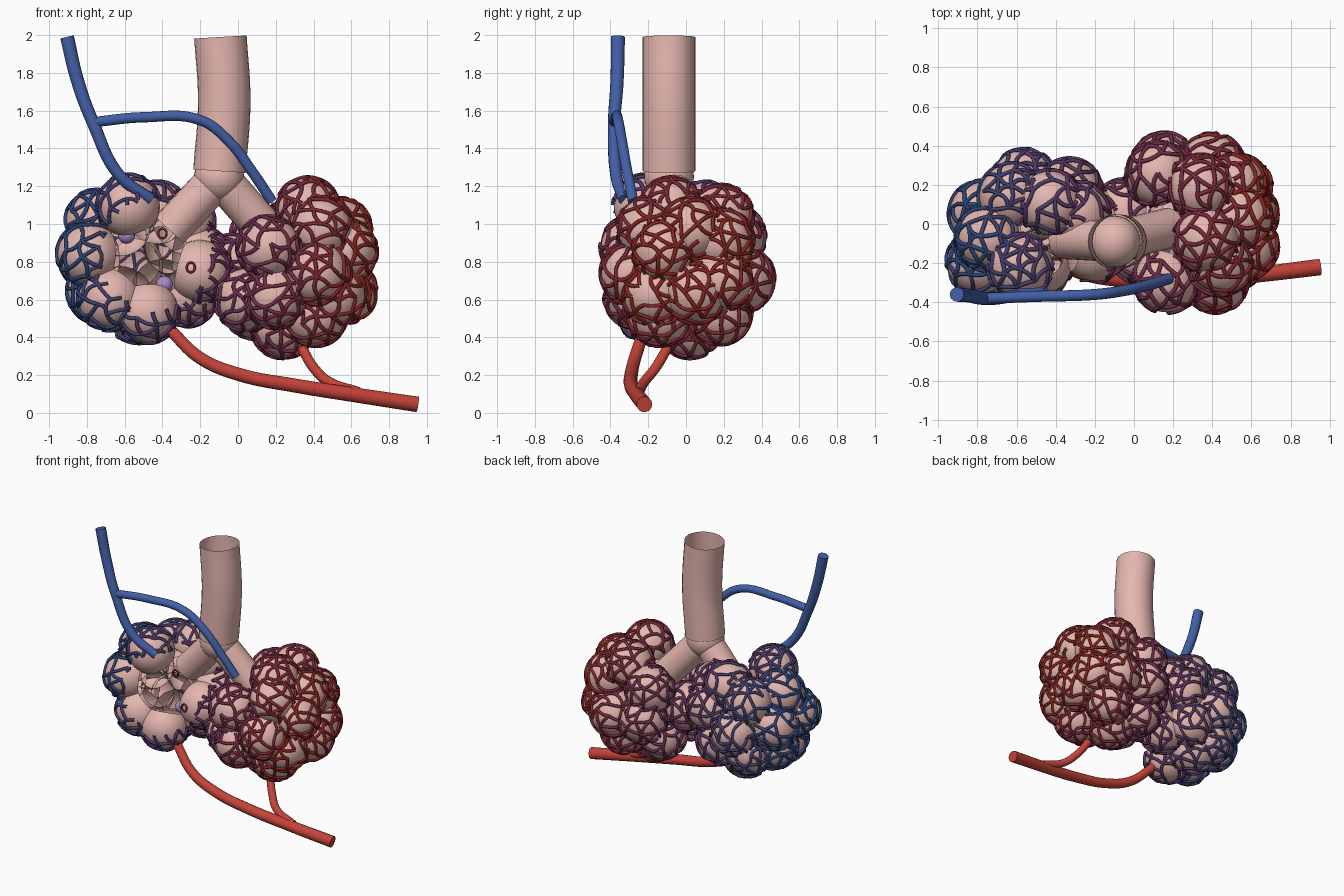
import bpy, bmesh, math, random
from mathutils import Vector as V, Matrix, Euler

if "Cube" in bpy.data.objects:
    bpy.data.objects.remove(bpy.data.objects["Cube"])

random.seed(4)


def material(name, rgb):
    m = bpy.data.materials.new(name)
    m.diffuse_color = (*rgb, 1)
    m.use_nodes = True
    m.node_tree.nodes["Principled BSDF"].inputs["Base Color"].default_value = m.diffuse_color
    return m


PINK = material("tissue", (0.78, 0.47, 0.43))
RED = material("artery_red", (0.55, 0.055, 0.04))
BLUE = material("vein_blue", (0.055, 0.115, 0.38))
LILAC = material("cell_lilac", (0.40, 0.26, 0.58))


def mix(a, b, t):
    return tuple(p + (q - p) * t for p, q in zip(a, b))


def add(name, mesh, mat):
    ob = bpy.data.objects.new(name, mesh)
    bpy.context.collection.objects.link(ob)
    mesh.materials.clear()
    mesh.materials.append(mat)
    for p in mesh.polygons:
        p.use_smooth = True
    return ob


def from_bmesh(name, bm, mat):
    me = bpy.data.meshes.new(name)
    bm.to_mesh(me)
    bm.free()
    return add(name, me, mat)


def tubes(name, paths, radius, mat, res=5, smooth=True, caps=True, taper=1.0):
    """Sweep round tubes along paths and store them as one mesh."""
    cu = bpy.data.curves.new(name, 'CURVE')
    cu.dimensions = '3D'
    cu.bevel_depth, cu.bevel_resolution = radius, res
    cu.use_fill_caps, cu.resolution_u = caps, 8
    for pts in paths:
        n = len(pts)
        s = cu.splines.new('BEZIER' if smooth else 'POLY')
        store = s.bezier_points if smooth else s.points
        store.add(n - 1)
        for i, (bp, p) in enumerate(zip(store, pts)):
            bp.co = tuple(p) if smooth else (*p, 1)
            bp.radius = 1 + (taper - 1) * i / (n - 1)
            if smooth:
                bp.handle_left_type = bp.handle_right_type = 'AUTO'
    tmp = bpy.data.objects.new(name + "_path", cu)
    bpy.context.collection.objects.link(tmp)
    dg = bpy.context.evaluated_depsgraph_get()
    me = bpy.data.meshes.new_from_object(tmp.evaluated_get(dg))
    bpy.data.objects.remove(tmp)
    ob = add(name, me, mat)
    if smooth:
        bpy.context.view_layer.objects.active = ob
        ob.select_set(True)
        bpy.ops.object.shade_smooth_by_angle(angle=math.radians(40))
        ob.select_set(False)


def tube(name, pts, radius, mat, **kw):
    tubes(name, [pts], radius, mat, **kw)


# airway: stem, junction and two branches
fork = V((-0.1, -0.09, 1.25))
tube("airway_stem", [(-0.093, -0.09, 1.99), (-0.073, -0.09, 1.65), (-0.098, -0.09, 1.28)],
     0.139, PINK, res=10, caps=False)
ends = [V((-0.36, -0.075, 0.97)), V((0.18, -0.02, 0.93))]
for side, e in zip(("left", "right"), ends):
    tube(side + "_airway_branch", [fork, fork.lerp(e, 0.5), e], 0.104, PINK, res=8, caps=False)
bm = bmesh.new()
bmesh.ops.create_uvsphere(bm, u_segments=32, v_segments=16, radius=0.132,
                          matrix=Matrix.Translation(fork))
from_bmesh("airway_junction", bm, PINK)

# sac layout: approximate centres, pulled onto a shell round each cluster centre
R, SHELLS = 0.165, (0.31, 0.325)
centres = [V((-0.50, -0.085, 0.825)), V((0.275, 0.005, 0.78))]
left_sacs = [(-.58, -.22, 1.10), (-.78, -.19, .84), (-.70, -.22, .58), (-.48, -.20, .53),
             (-.20, -.13, .75), (-.74, -.07, 1.01), (-.74, 0, .64), (-.63, .15, 1.0),
             (-.43, .10, 1.05), (-.77, .05, .82), (-.34, .15, .88), (-.56, .21, .78),
             (-.40, .15, .65), (-.27, -.01, .62), (-.53, .02, .54), (-.30, .05, 1.0),
             (-.62, .12, .60), (-.21, .02, .82)]
right_sacs = [(.17, -.27, .87), (.37, -.08, 1.08), (.42, -.29, .74), (.20, -.26, .62),
              (.58, -.12, .86), (.57, .05, .64), (.42, -.15, .50), (.04, -.14, .60),
              (.24, .02, .47), (.52, .20, .92), (.34, .18, 1.03), (.40, .30, .70),
              (.13, .25, .93), (.40, .20, .50), (.10, .15, .57), (.16, .28, .72),
              (.02, .05, .78), (.44, -.20, .98), (.55, -.20, .60), (.55, .03, .98),
              (.56, .20, .70)]
clusters = [[c + (V(p) - c).normalized() * s for p in pts]
            for c, s, pts in zip(centres, SHELLS, (left_sacs, right_sacs))]
every_sac = clusters[0] + clusters[1]

# air sacs: each sphere opens towards the middle of its cluster
for side, c, sacs in zip(("left", "right"), centres, clusters):
    cluster = bmesh.new()
    me = bpy.data.meshes.new("part")
    for p in sacs:
        d = (c - p).normalized()
        bm = bmesh.new()
        rot = d.to_track_quat('Z', 'Y').to_matrix().to_4x4()
        bmesh.ops.create_uvsphere(bm, u_segments=28, v_segments=18, radius=R,
                                  matrix=Matrix.Translation(p) @ rot)
        bmesh.ops.bisect_plane(bm, geom=bm.verts[:] + bm.edges[:] + bm.faces[:],
                               plane_co=p + d * 0.105, plane_no=d, clear_outer=True)
        bm.to_mesh(me)
        bm.free()
        cluster.from_mesh(me)
    bpy.data.meshes.remove(me)
    from_bmesh(side + "_air_sacs", cluster, PINK)


def near_branch(p):
    for e in ends:
        d = e - fork
        t = min(1, max(0, (p - fork).dot(d) / d.length_squared))
        if (p - fork - d * t).length < 0.115:
            return True
    return False


def hidden(p, own, left):
    if near_branch(p) or (p - centres[0 if left else 1]).length < 0.27:
        return True
    # bare window in the front of the left cluster
    if left and p.y < -0.05 and math.hypot(p.x + 0.43, p.z - 0.84) < 0.29:
        return True
    return any(q is not own and (p - q).length < R - 0.004 for q in every_sac)


# capillary net: wavy star pattern on each sac, grouped by colour from blue to red
BANDS = 9
nets = [[] for _ in range(BANDS)]
for n, own in enumerate(every_sac):
    left = n < len(clusters[0])
    bm = bmesh.new()
    bmesh.ops.create_icosphere(bm, subdivisions=2, radius=1)
    turn = Euler([random.uniform(0, 6.28) for _ in range(3)]).to_matrix()
    for v in bm.verts:
        v.co = (turn @ v.co + V([random.uniform(-.08, .08) for _ in range(3)])).normalized()
    for e in bm.edges:
        if random.random() < 0.2:
            continue
        a, b = (v.co for v in e.verts)
        bend = a.cross(b).normalized() * random.uniform(-.11, .11)
        run = []
        for t in (0, .17, .33, .5, .67, .83, 1):
            p = own + (a.lerp(b, t) + bend * math.sin(math.pi * t)).normalized() * (R + 0.005)
            if not hidden(p, own, left):
                run.append(p)
            elif len(run) > 1:
                break
            else:
                run = []
        if len(run) > 1:
            band = int((run[0].x + 0.95) / 1.7 * BANDS)
            nets[min(BANDS - 1, max(0, band))].append(run)
    bm.free()
blue, mid, red = (.025, .06, .19), (.13, .03, .09), (.24, .018, .014)
for i, paths in enumerate(nets):
    t = i / (BANDS - 1)
    col = mix(blue, mid, t * 2) if t < .5 else mix(mid, red, t * 2 - 1)
    if paths:
        tubes(f"capillaries_{i + 1}", paths, 0.0105, material(f"capillary_{i + 1}", col),
              res=1, smooth=False, caps=False)

# blue vessel and its side branch
tube("vein_main", [(-.905, -.36, 1.99), (-.85, -.365, 1.76), (-.765, -.38, 1.53),
                   (-.63, -.37, 1.26), (-.46, -.33, 1.13)], 0.037, BLUE, taper=.8)
tube("vein_branch", [(-.76, -.38, 1.54), (-.50, -.37, 1.565), (-.20, -.36, 1.55),
                     (-.05, -.34, 1.44), (.08, -.31, 1.27), (.18, -.28, 1.12)], 0.028, BLUE)
# red vessel and its side branch
tube("artery_main", [(.95, -.22, .045), (.62, -.26, .095), (.30, -.29, .145),
                     (0, -.29, .205), (-.20, -.27, .29), (-.36, -.22, .44)],
     0.042, RED, taper=.75)
tube("artery_branch", [(.64, -.25, .11), (.48, -.22, .165), (.40, -.16, .24),
                       (.34, -.10, .34)], 0.027, RED)

# lilac cells and small pores seen through the window
bm = bmesh.new()
for p in ((-.59, -.10, .94), (-.39, -.12, .68)):
    bmesh.ops.create_icosphere(bm, subdivisions=3, radius=0.045, matrix=Matrix.Translation(p))
from_bmesh("lining_cells", bm, LILAC)
ring = [V((.022 * math.cos(k * math.pi / 8), 0, .026 * math.sin(k * math.pi / 8)))
        for k in range(17)]
pores = [[V(c) + r for r in ring] for c in ((-.25, -.29, .77), (-.40, -.18, .95))]
tubes("wall_pores", pores, 0.007, material("pore_red", (.13, .02, .02)),
      res=1, smooth=False, caps=False)
